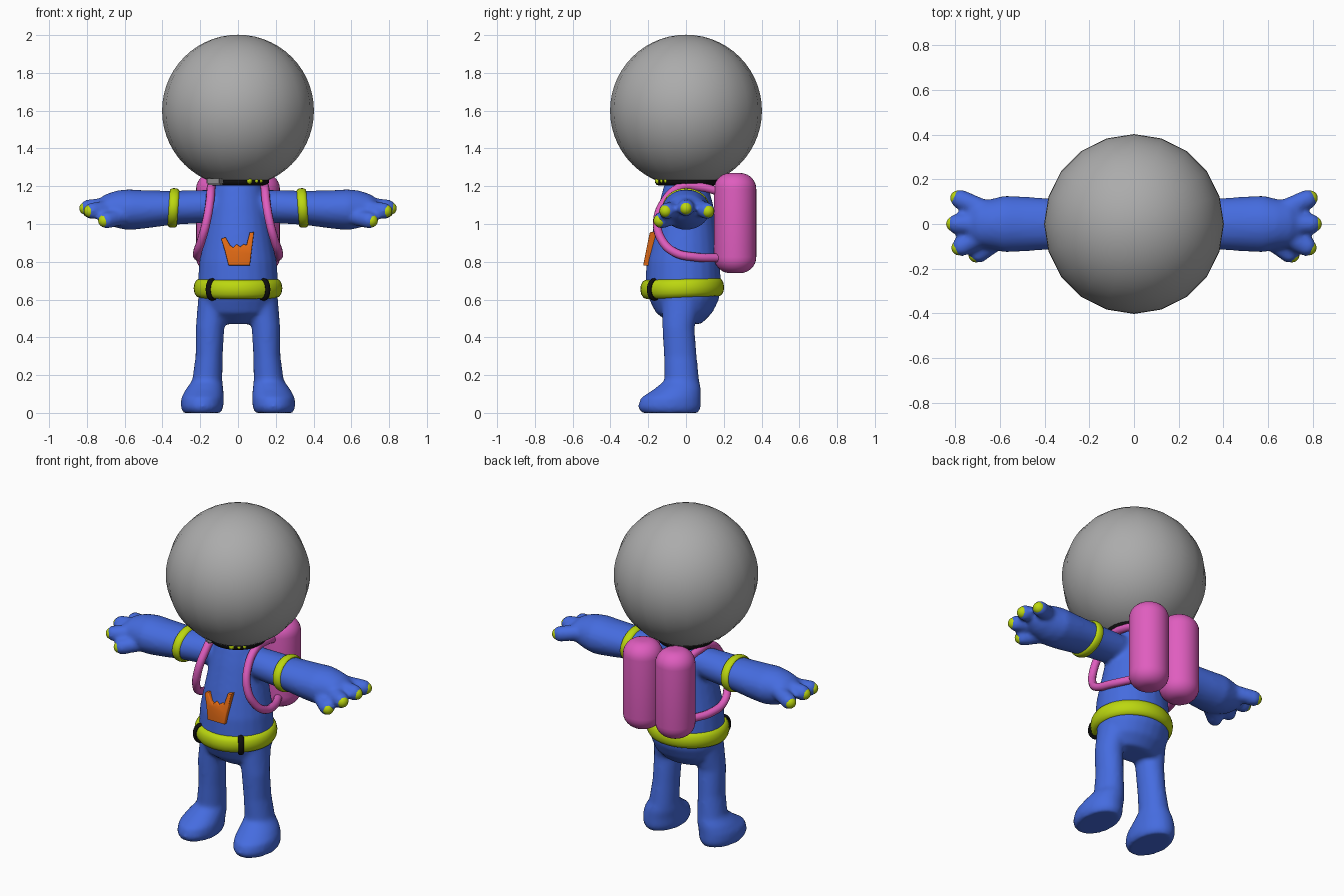
import bpy, bmesh
from math import sin, cos, pi, radians
from mathutils import Vector, Matrix

if "Cube" in bpy.data.objects:
    bpy.data.objects.remove(bpy.data.objects["Cube"])


def material(name, rgb):
    m = bpy.data.materials.new(name)
    m.use_nodes = True
    m.diffuse_color = (*rgb, 1)
    m.node_tree.nodes["Principled BSDF"].inputs["Base Color"].default_value = (*rgb, 1)
    return m


BLUE = material("suit blue", (0.06, 0.15, 0.74))
LIME = material("lime", (0.5, 0.68, 0.005))
PINK = material("pink", (0.74, 0.11, 0.52))
ORANGE = material("orange", (0.74, 0.14, 0.007))
BLACK = material("black", (0.005, 0.005, 0.005))
GREY = material("helmet grey", (0.41, 0.41, 0.41))
SILVER = material("clasp grey", (0.3, 0.3, 0.3))


def finish(bm, name, mat, angle=50):
    """Turn a bmesh into a shaded, coloured object."""
    bmesh.ops.recalc_face_normals(bm, faces=bm.faces)
    mesh = bpy.data.meshes.new(name)
    bm.to_mesh(mesh)
    bm.free()
    mesh.materials.append(mat)
    ob = bpy.data.objects.new(name, mesh)
    bpy.context.collection.objects.link(ob)
    bpy.ops.object.select_all(action="DESELECT")
    ob.select_set(True)
    bpy.context.view_layer.objects.active = ob
    bpy.ops.object.shade_smooth_by_angle(angle=radians(angle))
    return ob


def loft(bm, rings, n=24):
    """Skin a list of (centre, half-axis u, half-axis v) ellipses and cap the ends."""
    rows = []
    for c, u, v in rings:
        rows.append([bm.verts.new(Vector(c) + Vector(u) * cos(2 * pi * i / n)
                                  + Vector(v) * sin(2 * pi * i / n)) for i in range(n)])
    for a, b in zip(rows, rows[1:]):
        for i in range(n):
            j = (i + 1) % n
            bm.faces.new((a[i], a[j], b[j], b[i]))
    bm.faces.new(rows[0])
    bm.faces.new(rows[-1])


def ring(name, mat, rx, ry, thick, high, matrix, n=40, m=12):
    """Elliptical band with an oval cross-section."""
    bm = bmesh.new()
    grid = []
    for i in range(n):
        a = 2 * pi * i / n
        grid.append([bm.verts.new(((rx + thick * cos(2 * pi * j / m)) * cos(a),
                                   (ry + thick * cos(2 * pi * j / m)) * sin(a),
                                   high * sin(2 * pi * j / m))) for j in range(m)])
    for i in range(n):
        for j in range(m):
            p, q = grid[i], grid[(i + 1) % n]
            k = (j + 1) % m
            bm.faces.new((p[j], q[j], q[k], p[k]))
    bm.transform(matrix)
    return finish(bm, name, mat)


def ball(bm, centre, r, seg=20, rows=14):
    bmesh.ops.create_uvsphere(bm, u_segments=seg, v_segments=rows, radius=r,
                              matrix=Matrix.Translation(centre))


# Suit: torso, arms, hands and legs fused into one soft skin
TORSO = [(.47, 0, .13, .08), (.53, -.01, .19, .15), (.6, -.01, .21, .185), (.67, -.015, .215, .2),
         (.8, -.015, .205, .195), (.95, -.008, .178, .172), (1.1, 0, .152, .145),
         (1.19, 0, .13, .12), (1.25, 0, .1, .1)]
LEG = [(.62, .125, -.02, .085, .11), (.45, .148, -.04, .076, .085), (.3, .153, -.03, .072, .087),
       (.17, .163, -.022, .08, .092), (.125, .177, -.045, .1, .125), (.08, .188, -.08, .113, .16),
       (.03, .19, -.088, .113, .168), (0, .19, -.085, .1, .15)]
ARM = [(.06, 1.1, .09, .08), (.2, 1.092, .1, .088), (.35, 1.085, .113, .09), (.5, 1.077, .123, .102),
       (.58, 1.076, .127, .108), (.64, 1.078, .112, .1), (.7, 1.08, .1, .078), (.74, 1.08, .07, .05)]
FINGERS = [((.66, .06, 1.09), (.775, .11, 1.07)), ((.68, 0, 1.1), (.792, 0, 1.085)),
           ((.67, -.05, 1.08), (.77, -.1, 1.07)), ((.61, -.07, 1.04), (.695, -.13, 1.02))]

bm = bmesh.new()
loft(bm, [((0, cy, z), (rx, 0, 0), (0, ry, 0)) for z, cy, rx, ry in TORSO])
tips = []
for s in (1, -1):
    loft(bm, [((s * cx, cy, z), (rx, 0, 0), (0, ry, 0)) for z, cx, cy, rx, ry in LEG])
    loft(bm, [((s * x, 0, cz), (0, ry, 0), (0, 0, rz)) for x, cz, ry, rz in ARM])
    for start, end in FINGERS:
        a, b = (Vector((s * p[0], p[1], p[2])) for p in (start, end))
        for k in range(6):
            ball(bm, a.lerp(b, k / 5), .045)
        tips.append(b + (b - a).normalized() * .014)
suit = finish(bm, "suit_body", BLUE)
fuse = suit.modifiers.new("fuse", "REMESH")
fuse.mode = "VOXEL"
fuse.voxel_size = .012
fuse.use_smooth_shade = True
soften = suit.modifiers.new("soften", "SMOOTH")
soften.factor = .5
soften.iterations = 8

# Fingertips
bm = bmesh.new()
for t in tips:
    ball(bm, t, .034)
finish(bm, "fingertips", LIME)

# Helmet
bm = bmesh.new()
bmesh.ops.create_uvsphere(bm, u_segments=20, v_segments=28, radius=.402,
                          matrix=Matrix.Translation((0, 0, 1.6)))
finish(bm, "helmet", GREY)

# Collar with studs and a clasp
ring("collar", BLACK, .145, .145, .02, .024, Matrix.Translation((0, 0, 1.228)))
bm = bmesh.new()
for deg, r in ((-68, .016), (-53, .011), (-42, .011)):
    a = radians(deg)
    ball(bm, (.16 * cos(a), .16 * sin(a), 1.228), r, 12, 8)
finish(bm, "collar_studs", LIME)
bm = bmesh.new()
bmesh.ops.create_cube(bm, size=1, matrix=Matrix.Translation((-.12, -.115, 1.228))
                      @ Matrix.Rotation(radians(-40), 4, "Z") @ Matrix.Diagonal((.1, .04, .042, 1)))
bmesh.ops.bevel(bm, geom=bm.edges[:], offset=.008, segments=2, affect="EDGES")
finish(bm, "collar_clasp", SILVER)

# Belt and its loops
ring("belt", LIME, .205, .192, .03, .05,
     Matrix.Translation((0, -.02, .66)) @ Matrix.Rotation(radians(2), 4, "X"))
for side, s in (("left", 1), ("right", -1)):
    loop_at = Matrix.Translation((s * .137, -.168, .653)) @ Matrix.Rotation(s * radians(-52), 4, "Z")
    if s < 0:
        loop_at = loop_at @ Matrix.Rotation(pi, 4, "Z")
    ring("belt_loop_" + side, BLACK, .034, .05, .01, .016,
         loop_at @ Matrix.Rotation(pi / 2, 4, "X"), 24, 8)

    # Arm band
    ring("arm_band_" + side, LIME, .093, .113, .012, .025,
         Matrix.Translation((s * .342, 0, 1.085)) @ Matrix.Rotation(s * radians(86), 4, "Y"))

    # Air tank: rounded cylinder
    bm = bmesh.new()
    bmesh.ops.create_cone(bm, cap_ends=True, segments=32, radius1=.112, radius2=.112, depth=.53,
                          matrix=Matrix.Translation((s * .11, .26, 1.005)))
    rims = [e for e in bm.edges if abs(e.verts[0].co.z - e.verts[1].co.z) < .01]
    bmesh.ops.bevel(bm, geom=rims, offset=.085, segments=7, affect="EDGES", profile=.5)
    finish(bm, "air_tank_" + side, PINK)

    # Shoulder strap
    path = [(.12, .18, 1.17), (.135, .08, 1.195), (.142, -.03, 1.195), (.15, -.12, 1.11),
            (.17, -.152, 1.0), (.195, -.125, .91), (.215, -.06, .85), (.205, .05, .825),
            (.15, .18, .82)]
    curve = bpy.data.curves.new("shoulder_strap_" + side, "CURVE")
    curve.dimensions = "3D"
    curve.bevel_depth = .023
    curve.bevel_resolution = 3
    curve.use_fill_caps = True
    spline = curve.splines.new("BEZIER")
    spline.bezier_points.add(len(path) - 1)
    for point, (x, y, z) in zip(spline.bezier_points, path):
        point.co = (s * x, y, z)
        point.handle_left_type = point.handle_right_type = "AUTO"
    curve.materials.append(PINK)
    bpy.context.collection.objects.link(bpy.data.objects.new(curve.name, curve))

# Chest emblem: a raised hand sign leaning back with the chest
OUTLINE = [(-.05, .78), (.063, .78), (.07, .84), (.085, .957), (.062, .955), (.045, .888),
           (.03, .893), (.012, .88), (-.008, .893), (-.026, .876), (-.042, .888),
           (-.066, .93), (-.09, .922), (-.07, .86)]
bm = bmesh.new()
face = bm.faces.new([bm.verts.new((x, -.172 + (z - .78) * .2, z)) for x, z in OUTLINE])
out = bmesh.ops.extrude_face_region(bm, geom=[face])
front = [v for v in out["geom"] if isinstance(v, bmesh.types.BMVert)]
bmesh.ops.translate(bm, verts=front, vec=(0, -.055, 0))
rim = [e for e in bm.edges if e.verts[0] in front and e.verts[1] in front]
bmesh.ops.bevel(bm, geom=rim, offset=.006, segments=2, affect="EDGES", profile=.5)
finish(bm, "chest_emblem", ORANGE)
